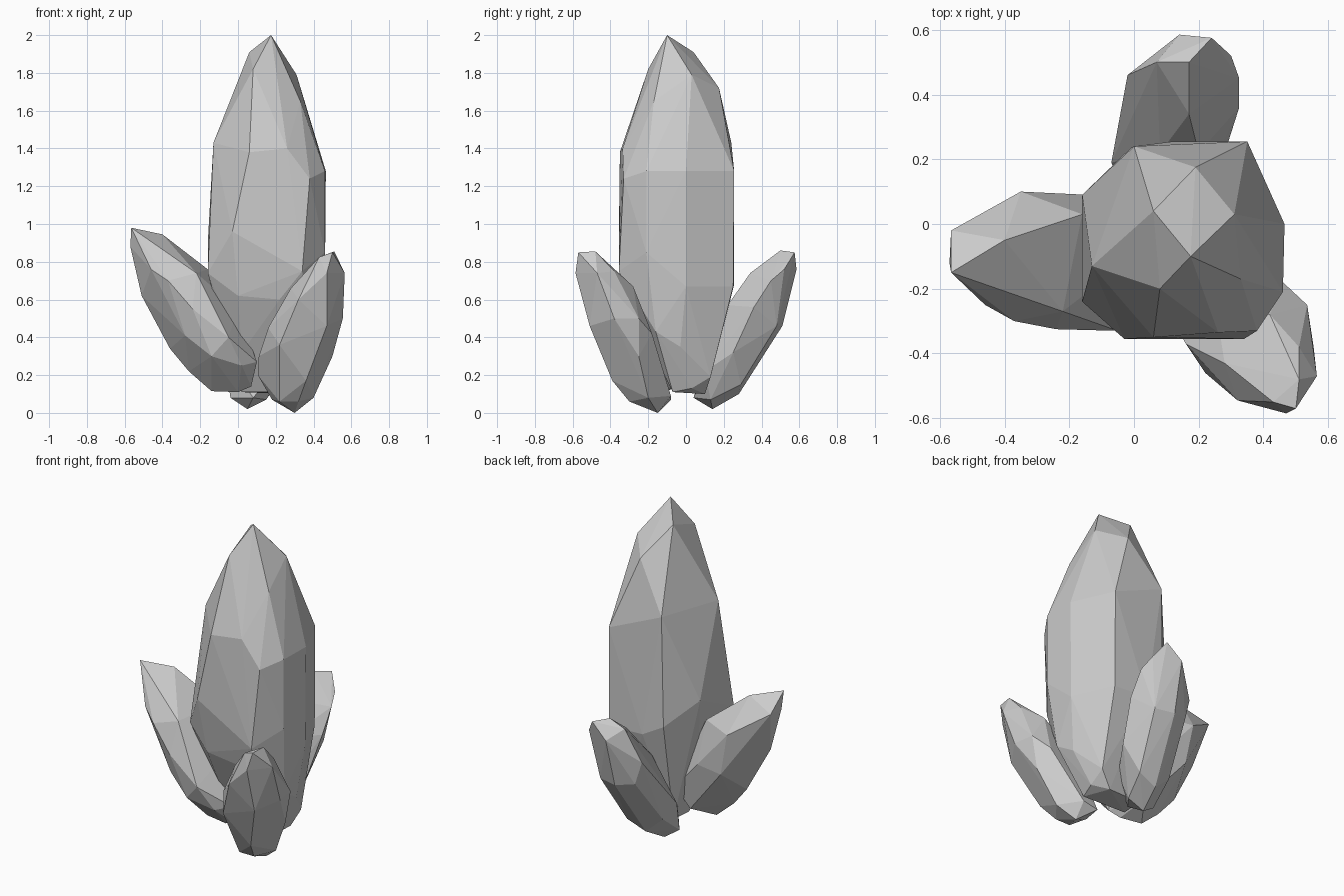
import bpy, bmesh, math


def crystal(name, *rings):
    """Faceted stone: the convex hull of a few rings of corner points."""
    bm = bmesh.new()
    for ring in rings:
        for p in ring:
            bm.verts.new(p)
    bmesh.ops.convex_hull(bm, input=bm.verts)
    bmesh.ops.delete(bm, geom=[v for v in bm.verts if not v.link_faces], context='VERTS')
    bmesh.ops.dissolve_limit(bm, angle_limit=math.radians(1), verts=bm.verts, edges=bm.edges)
    bmesh.ops.recalc_face_normals(bm, faces=bm.faces)
    mesh = bpy.data.meshes.new(name)
    bm.to_mesh(mesh)
    bm.free()
    ob = bpy.data.objects.new(name, mesh)
    bpy.context.collection.objects.link(ob)
    return ob


# Main crystal: pointed crown, shoulder, waist and foot
crown = [(0.175, -0.10, 2.0), (0.06, 0.04, 1.91), (0.31, 0.03, 1.79),
         (0.08, -0.20, 1.82), (0.33, -0.17, 1.65), (0.19, 0.175, 1.72)]
shoulder = [(-0.13, -0.13, 1.43), (0, 0.24, 1.43), (0.06, -0.35, 1.38),
            (0.26, -0.335, 1.40), (0.38, -0.33, 1.24), (0.46, -0.21, 1.28),
            (0.465, 0, 1.28), (0.35, 0.255, 1.28)]
waist = [(-0.16, 0.09, 0.90), (-0.16, -0.24, 0.74), (-0.03, -0.355, 0.96),
         (0.34, -0.355, 0.75), (0.46, -0.21, 0.85), (0.46, 0, 0.67),
         (0.35, 0.25, 0.67), (0.12, 0.255, 0.68), (-0.01, 0.235, 0.75)]
foot = [(0, -0.30, 0.62), (0.22, -0.31, 0.60), (0.43, -0.16, 0.43),
        (0.42, -0.03, 0.35), (0.34, 0.13, 0.19), (0.10, 0.15, 0.35),
        (-0.08, 0.0, 0.45), (0.02, -0.17, 0.32), (0.02, -0.06, 0.11),
        (0.31, -0.07, 0.11), (0.34, 0.03, 0.13), (0.26, 0.10, 0.10), (0.03, 0.08, 0.11)]
crystal("main_crystal", crown, shoulder, waist, foot)

# Left crystal: tip, middle, foot
tip = [(-0.565, -0.15, 0.98), (-0.565, -0.02, 0.88), (-0.40, -0.05, 0.945),
       (-0.57, -0.12, 0.88), (-0.35, 0.10, 0.74), (-0.46, -0.25, 0.76)]
middle = [(-0.37, -0.30, 0.70), (-0.22, -0.27, 0.74), (-0.16, 0.03, 0.76),
          (-0.51, -0.10, 0.62), (-0.24, -0.325, 0.55), (-0.05, -0.33, 0.40),
          (-0.36, -0.08, 0.34), (-0.28, -0.26, 0.41), (-0.30, 0.09, 0.48),
          (-0.14, 0.09, 0.50), (0, -0.10, 0.55)]
foot = [(-0.14, -0.30, 0.30), (-0.26, -0.10, 0.22), (-0.14, -0.10, 0.115),
        (0, -0.12, 0.11), (0.07, -0.14, 0.14), (0.10, -0.20, 0.27),
        (0.10, -0.05, 0.27), (0.04, 0.05, 0.30), (-0.05, 0.03, 0.18), (0.02, -0.26, 0.25)]
crystal("left_crystal", tip, middle, foot)

# Back crystal: tip, middle, foot
tip = [(0.17, 0.50, 0.86), (0.07, 0.50, 0.82), (0.24, 0.575, 0.85),
       (0.14, 0.585, 0.76), (0.30, 0.52, 0.76), (0.325, 0.45, 0.70)]
middle = [(-0.02, 0.46, 0.62), (0.325, 0.36, 0.56), (0.17, 0.34, 0.74),
          (0.20, 0.22, 0.57), (0.08, 0.22, 0.55), (0.13, 0.51, 0.46),
          (0.25, 0.48, 0.46), (0.02, 0.47, 0.48)]
foot = [(0.08, 0.28, 0.10), (0.20, 0.29, 0.15), (-0.03, 0.27, 0.20),
        (-0.07, 0.19, 0.28), (0.05, 0.14, 0.02), (-0.04, 0.12, 0.08),
        (0.15, 0.13, 0.07), (0.08, 0.04, 0.08), (0.29, 0.25, 0.32),
        (0, 0.08, 0.20), (0.20, 0.10, 0.22)]
crystal("back_crystal", tip, middle, foot)

# Front crystal: tip, middle, foot
tip = [(0.50, -0.57, 0.85), (0.51, -0.48, 0.855), (0.43, -0.55, 0.825),
       (0.47, -0.585, 0.74), (0.565, -0.47, 0.74), (0.51, -0.38, 0.75)]
middle = [(0.42, -0.28, 0.67), (0.28, -0.43, 0.66), (0.16, -0.37, 0.45),
          (0.32, -0.545, 0.60), (0.535, -0.25, 0.50), (0.555, -0.38, 0.50),
          (0.46, -0.18, 0.42), (0.25, -0.24, 0.50), (0.47, -0.51, 0.46),
          (0.22, -0.46, 0.36), (0.40, -0.46, 0.35)]
foot = [(0.105, -0.22, 0.20), (0.11, -0.28, 0.30), (0.18, -0.20, 0.07),
        (0.30, -0.15, 0.0), (0.40, -0.20, 0.08), (0.50, -0.25, 0.30),
        (0.32, -0.30, 0.06), (0.36, -0.39, 0.17), (0.22, -0.30, 0.06),
        (0.20, -0.08, 0.07), (0.30, -0.08, 0.09)]
crystal("front_crystal", tip, middle, foot)
